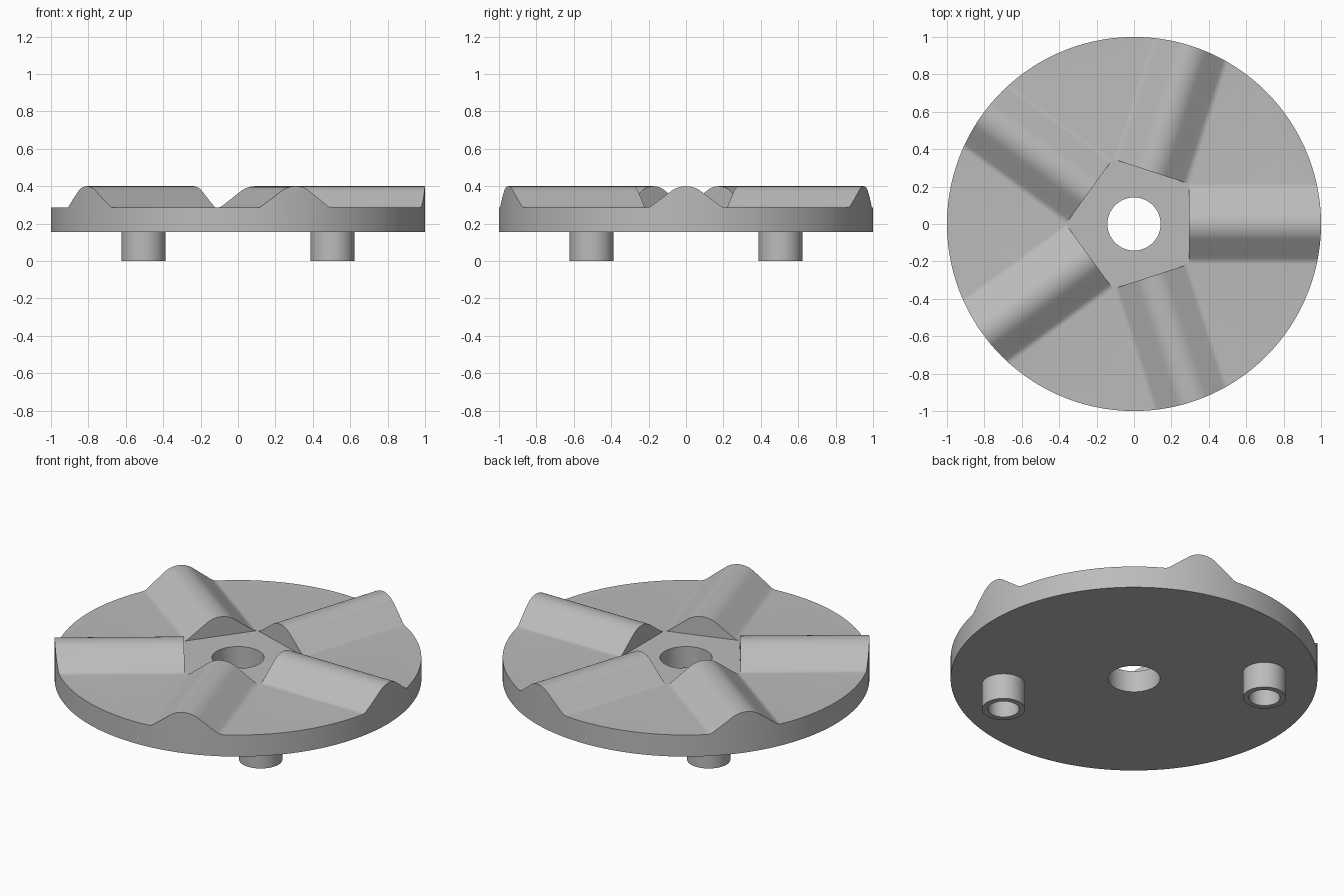
import bpy
import bmesh
from math import sin, cos, tan, pi, sqrt, atan2, asin, radians
from mathutils import Matrix

cube = bpy.data.objects.get("Cube")
if cube:
    bpy.data.objects.remove(cube, do_unlink=True)

BOTTOM, FLOOR, PEAK = 0.155, 0.285, 0.4
HOLE, APOTHEM = 0.142, 0.295
SECTOR = 2 * pi / 5
HALF = APOTHEM * tan(SECTOR / 2)      # half width of a ridge

grey = bpy.data.materials.new("plain grey")
grey.use_nodes = True
grey.diffuse_color = (0.5, 0.5, 0.5, 1)
grey.node_tree.nodes["Principled BSDF"].inputs["Base Color"].default_value = (0.5, 0.5, 0.5, 1)


def finish(bm, name):
    bmesh.ops.remove_doubles(bm, verts=bm.verts, dist=1e-5)
    bmesh.ops.recalc_face_normals(bm, faces=bm.faces)
    mesh = bpy.data.meshes.new(name)
    bm.to_mesh(mesh)
    bm.free()
    mesh.materials.append(grey)
    obj = bpy.data.objects.new(name, mesh)
    bpy.context.collection.objects.link(obj)
    bpy.ops.object.select_all(action='DESELECT')
    obj.select_set(True)
    bpy.context.view_layer.objects.active = obj
    bpy.ops.object.shade_smooth_by_angle(angle=radians(30))
    return obj


def ridge_profile(slope=radians(36.8), crest=0.08, foot=0.03):
    """Half section from the peak to the foot: round crest, straight flank, small fillet."""
    big, small = crest / sin(slope), foot / sin(slope)
    half = [(big * sin(slope * i / 7), PEAK - big * (1 - cos(slope * i / 7))) for i in range(8)]
    fillet = [(HALF - small * sin(slope * i / 5), FLOOR + small * (1 - cos(slope * i / 5)))
              for i in range(5, -1, -1)]
    (y0, z0), (y1, z1) = half[-1], fillet[0]
    flank = [(y0 + (y1 - y0) * t / 4, z0 + (z1 - z0) * t / 4) for t in (1, 2, 3)]
    half += flank + fillet
    return [(-y, z) for y, z in reversed(half[1:])] + half


def polar(r, a, z):
    return (r * cos(a), r * sin(a), z)


# Disc with five radial ridges round a sunken pentagon
section = ridge_profile()
crest = [(APOTHEM, y, z) for y, z in section]
base = [(APOTHEM, y, FLOOR) for y, z in section]
outer = [(sqrt(1 - y * y), y, z) for y, z in section]
rim = [(x, y, BOTTOM) for x, y, z in outer]
hole_top = [polar(HOLE, atan2(y, APOTHEM), FLOOR) for y, z in section]
hole_low = [(x, y, BOTTOM) for x, y, z in hole_top]

# Flat arc between neighbouring ridges
start = asin(HALF)
steps = 16
arc = [start + (SECTOR - 2 * start) * i / steps for i in range(steps + 1)]
arc_top = [polar(1, a, FLOOR) for a in arc]
arc_low = [polar(1, a, BOTTOM) for a in arc]

bm = bmesh.new()


def add_face(points, turn):
    bm.faces.new([bm.verts.new(turn @ Matrix.Translation(p).translation) for p in points])


def add_strip(a, b, turn):
    for i in range(len(a) - 1):
        quad = [a[i], a[i + 1], b[i + 1], b[i]]
        add_face(list(dict.fromkeys(quad)), turn)


for k in range(5):
    turn = Matrix.Rotation(k * SECTOR, 4, 'Z')
    loops = [hole_low, hole_top, base, crest, outer, rim, hole_low]
    for a, b in zip(loops, loops[1:]):
        add_strip(a, b, turn)
    add_strip(arc_top, arc_low, turn)
    add_face([base[-1]] + arc_top, turn)
    add_face([hole_low[-1]] + arc_low, turn)
finish(bm, "ridged_disc")


# Two hollow pegs under the disc
def peg(name, x, y, outside=0.118, inside=0.085, sides=48):
    bm = bmesh.new()
    ends = [(inside, BOTTOM), (inside, 0), (outside, 0), (outside, BOTTOM)]
    rings = [[bm.verts.new(polar(r, 2 * pi * i / sides, z)) for i in range(sides)] for r, z in ends]
    for a, b in zip(rings, rings[1:]):
        for i in range(sides):
            j = (i + 1) % sides
            bm.faces.new([a[i], a[j], b[j], b[i]])
    # closed top keeps the peg solid where it meets the disc
    for i in range(sides):
        j = (i + 1) % sides
        bm.faces.new([rings[3][i], rings[3][j], rings[0][j], rings[0][i]])
    finish(bm, name).location = (x, y, 0)


peg("front_left_peg", 0.505, -0.505)
peg("back_right_peg", -0.505, 0.505)
